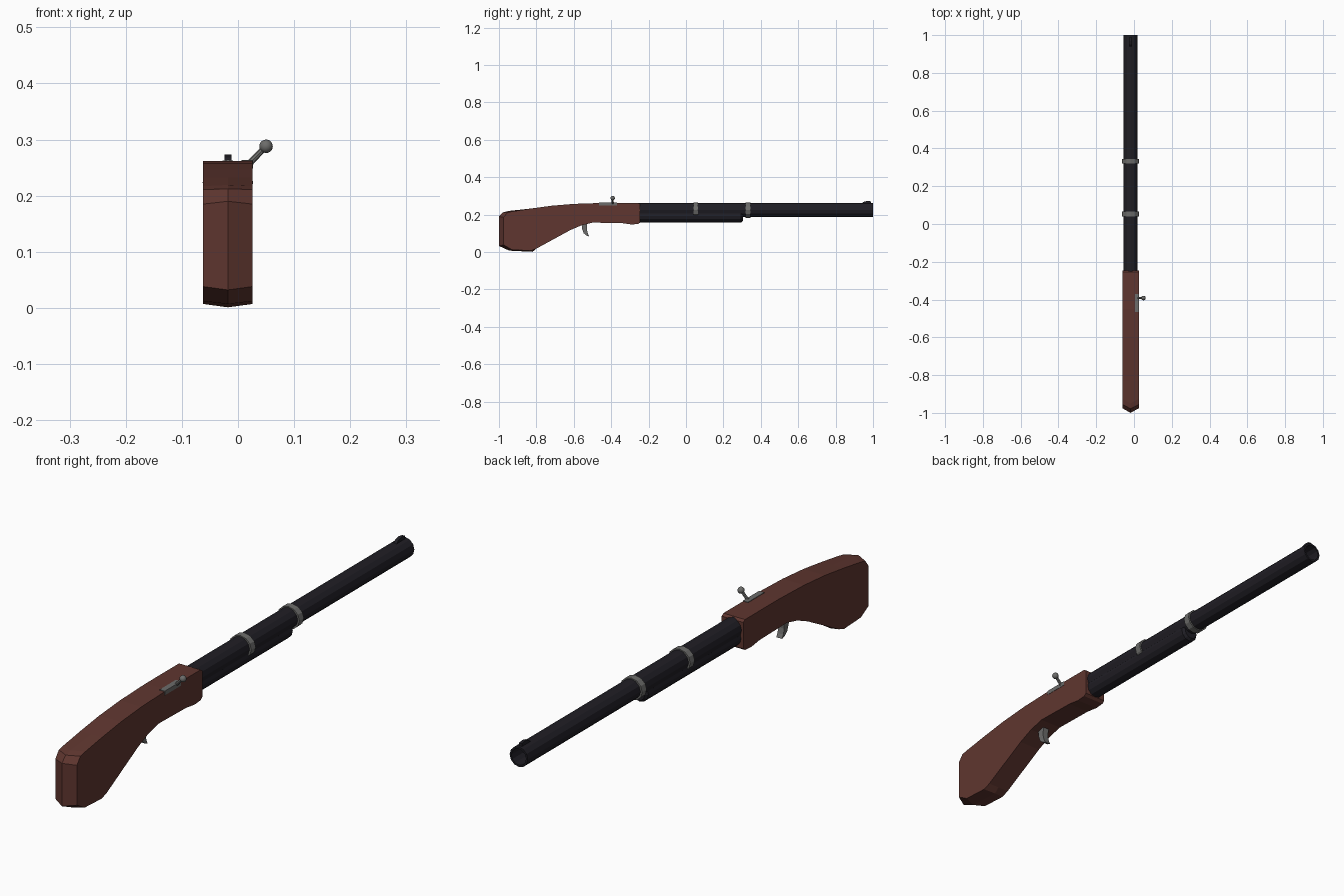
import bpy, bmesh, math
from mathutils import Vector

if "Cube" in bpy.data.objects:
    bpy.data.objects.remove(bpy.data.objects["Cube"])

CX = -0.018  # centre plane of the gun


def material(name, rgb):
    m = bpy.data.materials.new(name)
    m.diffuse_color = (*rgb, 1)
    m.use_nodes = True
    m.node_tree.nodes["Principled BSDF"].inputs["Base Color"].default_value = m.diffuse_color
    return m


WOOD = material("wood", (0.115, 0.037, 0.029))
DARK = material("dark_steel", (0.014, 0.013, 0.018))
STEEL = material("steel", (0.15, 0.15, 0.145))


def finish(name, bm, mat):
    bmesh.ops.recalc_face_normals(bm, faces=bm.faces)
    me = bpy.data.meshes.new(name)
    bm.to_mesh(me)
    bm.free()
    me.materials.append(mat)
    ob = bpy.data.objects.new(name, me)
    bpy.context.collection.objects.link(ob)
    return ob


def columns(name, layers, mat):
    """Skin side profiles [(x, [(y, z), ...]), ...] from left to right."""
    bm = bmesh.new()
    rows = [[bm.verts.new((x, y, z)) for y, z in pts] for x, pts in layers]
    n = len(rows[0])
    for a, b in zip(rows, rows[1:]):
        for i in range(n):
            bm.faces.new((a[i], a[(i + 1) % n], b[(i + 1) % n], b[i]))
    bm.faces.new(rows[0])
    bm.faces.new(rows[-1])
    return finish(name, bm, mat)


def lathe(name, rings, zc, mat, sides=12, sx=1.0, closed=False):
    """Revolve (y, radius) rings around a lengthwise axis at height zc."""
    bm = bmesh.new()
    loops = []
    for y, r in rings:
        angs = [2 * math.pi * i / sides for i in range(sides)]
        loops.append([bm.verts.new((CX + sx * r * math.cos(a), y, zc + r * math.sin(a))) for a in angs])
    pairs = list(zip(loops, loops[1:])) + ([(loops[-1], loops[0])] if closed else [])
    for a, b in pairs:
        for i in range(sides):
            j = (i + 1) % sides
            bm.faces.new((a[i], a[j], b[j], b[i]))
    if not closed:
        bm.faces.new(loops[0])
        bm.faces.new(loops[-1])
    return finish(name, bm, mat)


# Stock: side outline, with a raised centre ridge around the butt
outline = [(-0.245, 0.255), (-0.255, 0.262), (-0.45, 0.262), (-0.60, 0.257), (-0.72, 0.247),
           (-0.83, 0.232), (-0.925, 0.217), (-0.955, 0.211), (-0.975, 0.185), (-0.975, 0.038),
           (-0.93, 0.012), (-0.83, 0.007), (-0.80, 0.018), (-0.62, 0.116), (-0.56, 0.142),
           (-0.50, 0.157), (-0.34, 0.154), (-0.29, 0.147), (-0.255, 0.15), (-0.245, 0.158)]
ridge = list(outline)
for i, p in {6: (-0.95, 0.219), 7: (-0.978, 0.212), 8: (-1.0, 0.19), 9: (-1.0, 0.032),
             10: (-0.945, 0.007), 11: (-0.82, 0.001)}.items():
    ridge[i] = p
stock = columns("stock", [(CX - 0.044, outline), (CX, ridge), (CX + 0.044, outline)], WOOD)

# Barrel with hollow muzzle, and the shorter tube below it
lathe("barrel", [(-0.3, 0.037), (1.0, 0.037), (1.0, 0.030), (0.85, 0.030)], 0.2235, DARK)
lathe("magazine_tube", [(-0.3, 0.035), (0.295, 0.035), (0.305, 0.027)], 0.193, DARK)

# Barrel bands
for i, y in enumerate((0.052, 0.332)):
    lathe(f"barrel_band_{i + 1}",
          [(y - 0.013, 0.035), (y - 0.013, 0.041), (y + 0.013, 0.041), (y + 0.013, 0.035)],
          0.2235, STEEL, sx=1.1, closed=True)

# Front sight
sight = [(0.935, 0.255), (0.95, 0.268), (0.97, 0.273), (0.99, 0.270), (0.99, 0.255)]
columns("front_sight", [(CX - 0.006, sight), (CX + 0.006, sight)], DARK)

# Trigger
trig = [(-0.558, 0.15), (-0.556, 0.125), (-0.547, 0.10), (-0.533, 0.088), (-0.517, 0.082),
        (-0.524, 0.095), (-0.529, 0.115), (-0.528, 0.15)]
columns("trigger", [(CX - 0.012, trig), (CX + 0.012, trig)], STEEL)

# Bolt plate, handle and knob
plate = [(-0.465, 0.248), (-0.37, 0.248), (-0.37, 0.264), (-0.465, 0.264)]
columns("bolt_plate", [(0.006, plate), (0.027, plate)], STEEL)

start, end = Vector((0.02, -0.392, 0.257)), Vector((0.05, -0.392, 0.288))
bm = bmesh.new()
bmesh.ops.create_cone(bm, cap_ends=True, segments=8, radius1=0.006, radius2=0.005, depth=(end - start).length)
handle = finish("bolt_handle", bm, STEEL)
handle.location = (start + end) / 2
handle.rotation_euler = (end - start).to_track_quat('Z', 'Y').to_euler()

bm = bmesh.new()
bmesh.ops.create_uvsphere(bm, u_segments=16, v_segments=10, radius=0.012)
knob = finish("bolt_knob", bm, STEEL)
knob.location = end
for f in knob.data.polygons:
    f.use_smooth = True
